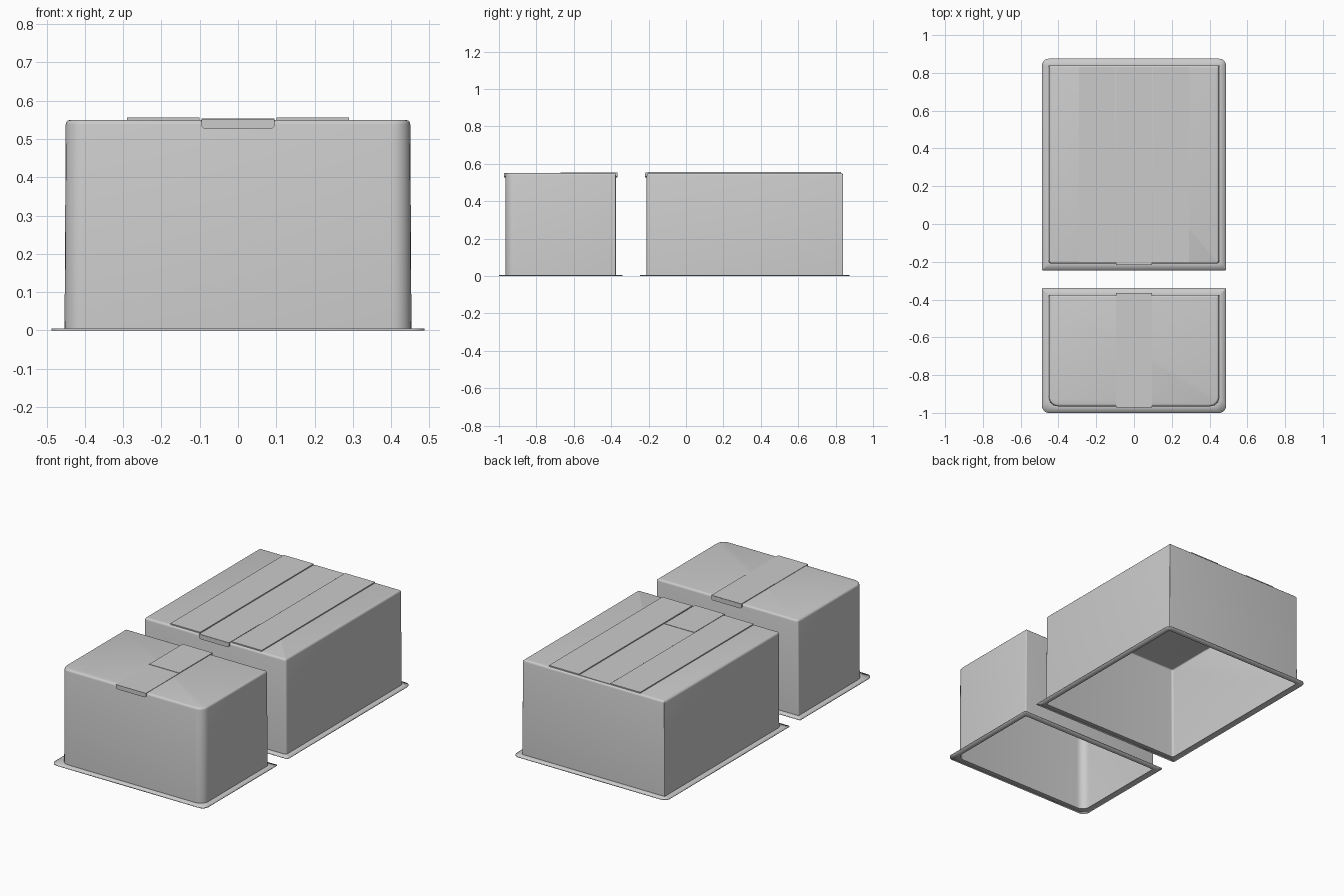
import bpy, bmesh
from math import cos, sin, pi, radians

cube = bpy.data.objects.get("Cube")
if cube:
    bpy.data.objects.remove(cube, do_unlink=True)

grey = bpy.data.materials.new("light_grey_plastic")
grey.use_nodes = True
grey.diffuse_color = (0.6, 0.6, 0.6, 1)
grey.node_tree.nodes["Principled BSDF"].inputs["Base Color"].default_value = (0.6, 0.6, 0.6, 1)

SHEET = 0.005   # plastic thickness
TOP = 0.55      # height of the flat top


def finish(name, bm, smooth=False):
    bmesh.ops.recalc_face_normals(bm, faces=bm.faces)
    mesh = bpy.data.meshes.new(name)
    bm.to_mesh(mesh)
    bm.free()
    mesh.materials.append(grey)
    obj = bpy.data.objects.new(name, mesh)
    bpy.context.collection.objects.link(obj)
    if smooth:
        bpy.ops.object.select_all(action='DESELECT')
        obj.select_set(True)
        bpy.context.view_layer.objects.active = obj
        bpy.ops.object.shade_smooth_by_angle(angle=radians(35))
    return obj


def rounded_loop(bm, half_x, y0, y1, z, r_front, r_back, steps=6):
    """Rectangle with separate corner radii at the front and back."""
    verts = []
    corners = [(1, y1, -1, r_back), (-1, y1, -1, r_back),
               (-1, y0, 1, r_front), (1, y0, 1, r_front)]
    for i, (sx, y, sy, r) in enumerate(corners):
        for k in range(steps + 1):
            a = (i + k / steps) * pi / 2
            verts.append(bm.verts.new((sx * (half_x - r) + r * cos(a),
                                       y + sy * r + r * sin(a), z)))
    return verts


def tray(name, y0, y1, wall_radii, rim_radii):
    """Open-bottomed shell: flange, wall, rolled top edge and flat top."""
    bm = bmesh.new()
    loops = [rounded_loop(bm, 0.487, y0 - 0.035, y1 + 0.035, SHEET, *rim_radii),
             rounded_loop(bm, 0.453, y0, y1, SHEET, *wall_radii)]
    edge = 0.012
    for k in range(4):
        a = k / 3 * pi / 2
        d = edge * (1 - cos(a))
        radii = [max(r - d, 0.003) for r in wall_radii]
        loops.append(rounded_loop(bm, 0.45 - d, y0 + d, y1 - d,
                                  TOP - edge + edge * sin(a), *radii))
    for low, high in zip(loops, loops[1:]):
        n = len(low)
        for i in range(n):
            j = (i + 1) % n
            bm.faces.new((low[i], low[j], high[j], high[i]))
    bm.faces.new(loops[-1])
    obj = finish(name, bm, smooth=True)
    # Thicken towards the inside, away from the outward normals
    up = max(obj.data.polygons, key=lambda p: p.center.z).normal.z
    if up < 0:
        obj.data.flip_normals()
    mod = obj.modifiers.new("sheet_thickness", 'SOLIDIFY')
    mod.thickness = SHEET
    mod.offset = -1
    return obj


def block(name, x0, x1, y0, y1, z0, z1):
    bm = bmesh.new()
    bmesh.ops.create_cube(bm, size=1)
    for v in bm.verts:
        v.co = ((x0, x1)[v.co.x > 0], (y0, y1)[v.co.y > 0], (z0, z1)[v.co.z > 0])
    return finish(name, bm)


def lip(name, y0, y1):
    """Short downturned strap end with rounded lower corners."""
    bm = bmesh.new()
    w, top, bottom, c = 0.095, TOP + 0.002, 0.527, 0.006
    outline = [(-w, top), (-w, bottom + c), (c - w, bottom),
               (w - c, bottom), (w, bottom + c), (w, top)]
    face = bm.faces.new([bm.verts.new((x, y0, z)) for x, z in outline])
    out = bmesh.ops.extrude_face_region(bm, geom=[face])
    for v in out["geom"]:
        if isinstance(v, bmesh.types.BMVert):
            v.co.y = y1
    return finish(name, bm)


# Shells
tray("front_shell", -0.965, -0.375, (0.05, 0.006), (0.035, 0.003))
tray("back_shell", -0.21, 0.84, (0.015, 0.004), (0.003, 0.035))

# Strap on the front shell: flush front half, raised back half
block("front_strap", -0.095, 0.095, -0.97, -0.67, TOP - 0.001, TOP + 0.002)
block("front_strap_raised", -0.095, 0.095, -0.67, -0.367, TOP - 0.001, TOP + 0.004)
lip("front_strap_front_lip", -0.972, -0.962)
lip("front_strap_back_lip", -0.378, -0.366)

# Strap on the back shell
block("back_strap_raised", -0.095, 0.095, -0.217, 0.06, TOP - 0.001, TOP + 0.004)
block("back_strap", -0.095, 0.095, 0.06, 0.83, TOP - 0.001, TOP + 0.002)
lip("back_strap_lip", -0.218, -0.207)

# Raised bands either side of the back strap
for side, x0, x1 in (("left", 0.1, 0.29), ("right", -0.29, -0.1)):
    block(side + "_raised_band", x0, x1, -0.2, 0.83, TOP - 0.001, TOP + 0.006)
